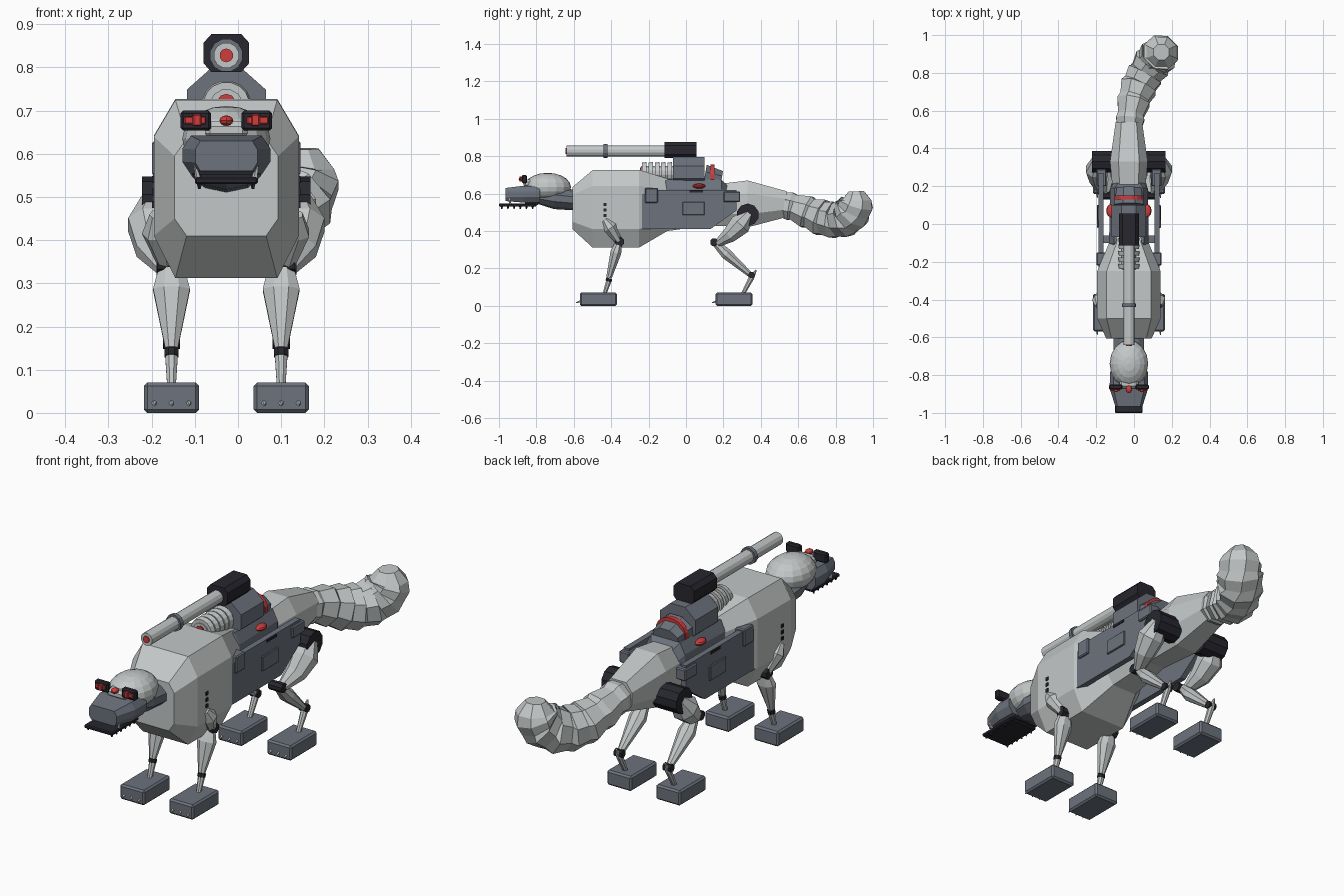
import bpy, bmesh, math
from mathutils import Vector

CX = -0.027  # centre line of the body


def material(name, r, g, b):
    m = bpy.data.materials.new(name)
    m.diffuse_color = (r, g, b, 1)
    return m


LIGHT = material("light_grey", 0.55, 0.575, 0.575)
SLATE = material("slate_grey", 0.15, 0.17, 0.205)
BLACK = material("near_black", 0.02, 0.02, 0.028)
RED = material("red", 0.62, 0.045, 0.045)


def finish(name, bm, mat):
    bmesh.ops.recalc_face_normals(bm, faces=bm.faces)
    me = bpy.data.meshes.new(name)
    bm.to_mesh(me)
    bm.free()
    me.materials.append(mat)
    ob = bpy.data.objects.new(name, me)
    bpy.context.collection.objects.link(ob)
    return ob


def loft(name, rings, mat):
    """Skin a list of equal-length point rings and cap both ends."""
    bm = bmesh.new()
    vs = [[bm.verts.new(p) for p in ring] for ring in rings]
    n = len(vs[0])
    for a, b in zip(vs, vs[1:]):
        for i in range(n):
            j = (i + 1) % n
            bm.faces.new((a[i], a[j], b[j], b[i]))
    bm.faces.new(vs[0][::-1])
    bm.faces.new(vs[-1])
    return finish(name, bm, mat)


def tube(name, stations, mat, n=8):
    """Stations are (point, radius) or (point, radius_u, radius_v); x is off the centre line."""
    pts = [Vector(s[0]) + Vector((CX, 0, 0)) for s in stations]
    rings = []
    for i, s in enumerate(stations):
        t = (pts[min(i + 1, len(pts) - 1)] - pts[max(i - 1, 0)]).normalized()
        ref = Vector((0, 1, 0)) if abs(t.x) > 0.9 else Vector((1, 0, 0))
        u = (ref - t * ref.dot(t)).normalized()
        v = t.cross(u)
        ring = []
        for k in range(n):
            a = 2 * math.pi * (k + 0.5) / n
            ring.append(pts[i] + u * math.cos(a) * s[1] + v * math.sin(a) * s[-1])
        rings.append(ring)
    return loft(name, rings, mat)


def box(name, x, y, z, mat, bevel=0.0):
    """Box from (min, max) ranges, x measured from the centre line."""
    bm = bmesh.new()
    bmesh.ops.create_cube(bm, size=1)
    for v in bm.verts:
        v.co = Vector([r[0] + (c + 0.5) * (r[1] - r[0]) for c, r in zip(v.co, (x, y, z))])
        v.co.x += CX
    if bevel:
        bmesh.ops.bevel(bm, geom=list(bm.edges), offset=bevel, segments=1, affect='EDGES')
    return finish(name, bm, mat)


def ball(name, c, r, mat, u=16, v=10):
    bm = bmesh.new()
    bmesh.ops.create_uvsphere(bm, u_segments=u, v_segments=v, radius=1)
    for p in bm.verts:
        p.co = Vector((c[0] + CX + p.co.x * r[0], c[1] + p.co.y * r[1], c[2] + p.co.z * r[2]))
    return finish(name, bm, mat)


def octagon(y, h, z0, z1, top, bot, side=0.05):
    """Chamfered rectangle across the body."""
    half = [(h - side, z0), (h, z0 + bot), (h, z1 - top), (h - side, z1)]
    return [(CX + x, y, z) for x, z in half] + [(CX - x, y, z) for x, z in half[::-1]]


# Body: faceted chest, narrow waist, rump
loft("body", [
    octagon(-0.607, 0.12, 0.41, 0.635, 0.04, 0.04, 0.028),
    octagon(-0.50, 0.168, 0.312, 0.725, 0.085, 0.098),
    octagon(-0.25, 0.168, 0.312, 0.727, 0.085, 0.098),
    octagon(-0.10, 0.105, 0.40, 0.68, 0.06, 0.06, 0.04),
    octagon(0.12, 0.08, 0.43, 0.645, 0.06, 0.06, 0.035),
    octagon(0.33, 0.10, 0.42, 0.67, 0.07, 0.07, 0.045),
    octagon(0.54, 0.07, 0.475, 0.612, 0.04, 0.04, 0.03)], LIGHT)

# Tail: ridged segments curling up and sideways
path = [(0, .48, .545, .068), (.008, .57, .53, .078), (.027, .66, .497, .09),
        (.055, .735, .468, .1), (.09, .80, .458, .1), (.13, .86, .472, .104),
        (.16, .895, .508, .102), (.172, .912, .55, .095)]
stations = []
for a, b in zip(path, path[1:]):
    pa, pb = Vector(a[:3]), Vector(b[:3])
    stations.append((pa.lerp(pb, 0.08), a[3] * 0.93))
    stations.append((pa.lerp(pb, 0.85), b[3] * 1.04))
stations.append(((.172, .912, .565), .085))
stations.append(((.172, .91, .612), .045))
tube("tail", stations, LIGHT)

# Saddle, turret and ribbed sleeve
loft("saddle_base", [octagon(y, h, 0.56, z, 0.05, 0.01, 0.025) for y, h, z in
                     ((-0.15, 0.10, 0.64), (-0.10, 0.105, 0.675), (0.19, 0.10, 0.675), (0.22, 0.08, 0.645))], SLATE)
tube("turret_drum", [((0, -0.07, 0.715), 0.099, 0.088), ((0, 0.10, 0.715), 0.099, 0.088)], SLATE)
tube("turret_rear", [((0, 0.10, 0.69), 0.085, 0.07), ((0, 0.19, 0.675), 0.07, 0.05)], SLATE)
tube("red_ring", [((0, 0.13, 0.69), 0.078, 0.066), ((0, 0.152, 0.69), 0.078, 0.066)], RED, 16)
tube("sleeve_core", [((0, -0.24, 0.71), 0.04), ((0, -0.06, 0.71), 0.04)], LIGHT, 12)
for i in range(5):
    y = -0.235 + i * 0.034
    tube("sleeve_rib", [((0, y, 0.712), 0.054), ((0, y + 0.024, 0.712), 0.058)], LIGHT, 16)
tube("sleeve_lens", [((0, -0.245, 0.717), 0.022), ((0, -0.238, 0.717), 0.022)], RED, 10)

# Gun
tube("gun_barrel", [((0, -0.64, 0.828), 0.03), ((0, -0.10, 0.828), 0.03)], LIGHT, 12)
tube("gun_collar", [((0, -0.44, 0.828), 0.039), ((0, -0.42, 0.828), 0.039)], SLATE, 12)
tube("gun_muzzle", [((0, -0.645, 0.828), 0.016), ((0, -0.638, 0.828), 0.016)], RED, 10)
loft("gun_breech", [octagon(y, 0.053, 0.79, 0.877, 0.02, 0.02, 0.018) for y in (-0.115, 0.055)], BLACK)

# Head: skull, neck, snout, jaw
ball("skull", (0, -0.74, 0.635), (0.102, 0.125, 0.076), LIGHT)
tube("neck", [((0, -0.79, 0.585), 0.06, 0.04), ((0, -0.70, 0.575), 0.085, 0.058),
              ((0, -0.59, 0.565), 0.085, 0.055)], SLATE, 10)
loft("snout", [octagon(-0.965, 0.072, 0.56, 0.63, 0.02, 0.02, 0.012),
               octagon(-0.87, 0.102, 0.552, 0.642, 0.03, 0.03, 0.02),
               octagon(-0.78, 0.10, 0.552, 0.642, 0.03, 0.03, 0.02)], SLATE)
box("jaw", (-0.073, 0.073), (-1.0, -0.80), (0.53, 0.546), BLACK, 0.004)
box("jaw_hinge", (-0.06, 0.06), (-0.86, -0.79), (0.54, 0.57), BLACK)
ball("middle_eye", (0, -0.875, 0.677), (0.017, 0.02, 0.012), RED, 10, 6)
box("brow", (-0.05, 0.05), (-0.87, -0.79), (0.635, 0.675), LIGHT, 0.012)

for s in (-1, 1):
    def span(a, b):
        return tuple(sorted((s * a, s * b)))

    # Eyes and teeth
    box("eye_housing", span(0.035, 0.106), (-0.877, -0.85), (0.654, 0.70), BLACK, 0.006)
    box("eye_wide", span(0.047, 0.098), (-0.884, -0.87), (0.668, 0.687), RED, 0.003)
    box("eye_narrow", span(0.058, 0.078), (-0.89, -0.87), (0.664, 0.692), RED, 0.003)
    tube("tusk", [((s * 0.066, -0.94, 0.546), 0.007), ((s * 0.074, -0.945, 0.583), 0.002)], LIGHT, 5)
    for i in range(6):
        y = -0.985 + i * 0.033
        tube("tooth", [((s * 0.062, y, 0.532), 0.007), ((s * 0.062, y, 0.518), 0.003)], BLACK, 5)

    # Side armour with hatches
    outline = [(-0.24, 0.41), (0.13, 0.41), (0.27, 0.51), (0.27, 0.62), (-0.16, 0.62), (-0.24, 0.595)]
    loft("side_panel", [[(CX + s * x, y, z) for y, z in outline] for x in (0.135, 0.162)], SLATE)
    box("panel_hatch", span(0.16, 0.17), (-0.02, 0.10), (0.485, 0.555), SLATE, 0.003)
    box("front_clip", span(0.12, 0.172), (-0.22, -0.15), (0.55, 0.63), SLATE, 0.005)
    box("rear_clip", span(0.12, 0.172), (0.20, 0.29), (0.555, 0.61), SLATE, 0.005)
    box("panel_bracket", span(0.07, 0.14), (-0.10, -0.06), (0.52, 0.58), SLATE)
    box("panel_slot", span(0.16, 0.166), (0.02, 0.09), (0.606, 0.618), BLACK)
    ball("red_button", (s * 0.095, 0.07, 0.64), (0.025, 0.035, 0.014), RED, 12, 6)
    for i in range(3):
        z = 0.475 + i * 0.029
        box("chest_vent", span(0.16, 0.172), (-0.442, -0.426), (z, z + 0.016), BLACK)

    # Front leg
    x = s * 0.127
    tube("shoulder", [((s * 0.16, -0.435, 0.46), 0.018), ((s * 0.158, -0.405, 0.42), 0.038),
                      ((s * 0.14, -0.36, 0.345), 0.02)], LIGHT, 7)
    tube("front_elbow", [((x - 0.032, -0.355, 0.343), 0.026), ((x + 0.032, -0.355, 0.343), 0.026)], BLACK)
    tube("front_shin", [((x, -0.36, 0.335), 0.032, 0.02), ((x, -0.375, 0.285), 0.046, 0.032),
                        ((x, -0.412, 0.15), 0.016)], LIGHT)
    tube("front_ankle", [((x, -0.41, 0.147), 0.018), ((x, -0.415, 0.131), 0.018)], BLACK)
    tube("front_pastern", [((x, -0.412, 0.135), 0.016), ((x, -0.435, 0.065), 0.011)], LIGHT)

    # Hind leg
    tube("hip", [((s * 0.07, 0.33, 0.487), 0.06), ((s * 0.195, 0.33, 0.487), 0.06)], BLACK, 10)
    tube("thigh", [((s * 0.16, 0.335, 0.49), 0.04, 0.035), ((s * 0.17, 0.29, 0.435), 0.062, 0.062),
                   ((s * 0.162, 0.235, 0.38), 0.05, 0.045), ((s * 0.14, 0.17, 0.335), 0.025, 0.022)], LIGHT)
    tube("hind_knee", [((x - 0.035, 0.15, 0.34), 0.022), ((x + 0.035, 0.15, 0.34), 0.022)], BLACK)
    tube("hind_shin", [((x, 0.15, 0.345), 0.02), ((x, 0.215, 0.278), 0.042, 0.032),
                       ((x, 0.345, 0.165), 0.015)], LIGHT)
    tube("hind_ankle", [((x - 0.02, 0.35, 0.165), 0.018), ((x + 0.02, 0.35, 0.165), 0.018)], BLACK)
    tube("hind_pastern", [((x, 0.375, 0.192), 0.004), ((x, 0.35, 0.15), 0.016),
                          ((x, 0.305, 0.065), 0.011)], LIGHT)

    # Feet with claws
    for part, y in (("front_foot", -0.568), ("hind_foot", 0.158)):
        box(part, span(0.063, 0.191), (y, y + 0.198), (0, 0.07), SLATE, 0.008)
        for dx in (-0.04, 0, 0.04):
            tube("claw", [((x + dx, y + 0.005, 0.024), 0.007), ((x + dx, y - 0.02, 0.017), 0.002)], LIGHT, 5)
